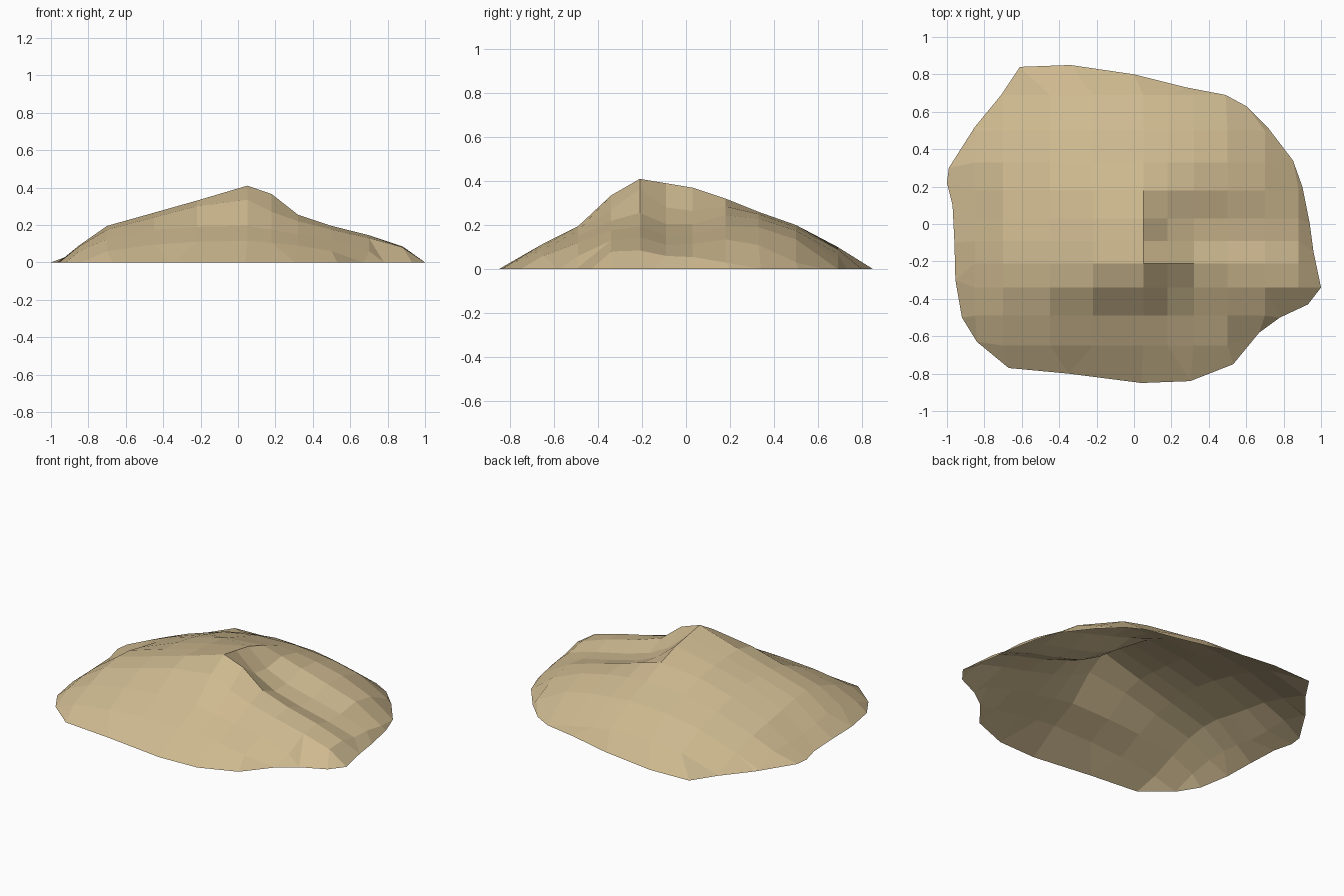
import bpy
import bmesh
from mathutils import Vector
from mathutils.geometry import delaunay_2d_cdt

# Footprint on the ground, counter-clockwise from the west
OUTLINE = [(-1, .22), (-.97, .1), (-.96, -.1), (-.955, -.3), (-.92, -.5), (-.84, -.63),
           (-.67, -.77), (-.35, -.8), (.04, -.85), (.3, -.84), (.53, -.75), (.67, -.58),
           (.78, -.5), (.93, -.43), (1, -.34), (.96, -.15), (.94, 0), (.9, .2), (.85, .34),
           (.72, .51), (.6, .63), (.49, .69), (.28, .73), (0, .8), (-.34, .85), (-.61, .84),
           (-.71, .69), (-.85, .52), (-.99, .3)]

# West-to-east height profiles at each y; 0 means outside the footprint
COLUMNS = [-.85, -.7, -.45, -.22, .05, .18, .32, .5, .7, .88]
PROFILES = {
    -.65: [0, .06, .095, .11, .115, .105, .09, .06, 0, 0],
    -.49: [.06, .125, .175, .19, .195, .175, .15, .12, .06, 0],
    -.34: [.085, .175, .24, .30, .335, .27, .22, .175, .13, .08],
    -.21: [.09, .195, .265, .33, .41, .365, .255, .195, .145, .085],
    -.09: [.075, .19, .265, .325, .39, .28, .205, .155, .11, .06],
    .03: [.055, .165, .26, .315, .37, .265, .205, .16, .115, .055],
    .18: [.05, .14, .235, .295, .32, .285, .245, .195, .135, .03],
    .33: [.055, .115, .20, .245, .26, .25, .23, .19, .11, 0],
    .50: [.01, .07, .15, .19, .20, .19, .175, .135, .03, 0],
    .69: [0, .005, .075, .10, .09, .07, .04, 0, 0, 0],
}

points = [Vector((x, y, 0)) for x, y in OUTLINE]
for y, row in PROFILES.items():
    points += [Vector((x, y, z)) for x, z in zip(COLUMNS, row) if z]

# Triangulate the open shell inside the footprint
flat, _, faces, origin, _, _ = delaunay_2d_cdt(
    [p.to_2d() for p in points], [], [list(range(len(OUTLINE)))], 1, 1e-5)
verts = [(p.x, p.y, points[o[0]].z if o else 0) for p, o in zip(flat, origin)]

mesh = bpy.data.meshes.new("hill")
mesh.from_pydata(verts, [], [list(f) for f in faces])
hill = bpy.data.objects.new("hill", mesh)
bpy.context.collection.objects.link(hill)

# Merge triangle pairs into broad flat facets
bm = bmesh.new()
bm.from_mesh(mesh)
bmesh.ops.join_triangles(bm, faces=bm.faces[:], angle_face_threshold=.7,
                         angle_shape_threshold=1.2)
bm.to_mesh(mesh)
bm.free()

# Sandy colour
sand = bpy.data.materials.new("sand")
sand.diffuse_color = (.62, .49, .28, 1)
mesh.materials.append(sand)
